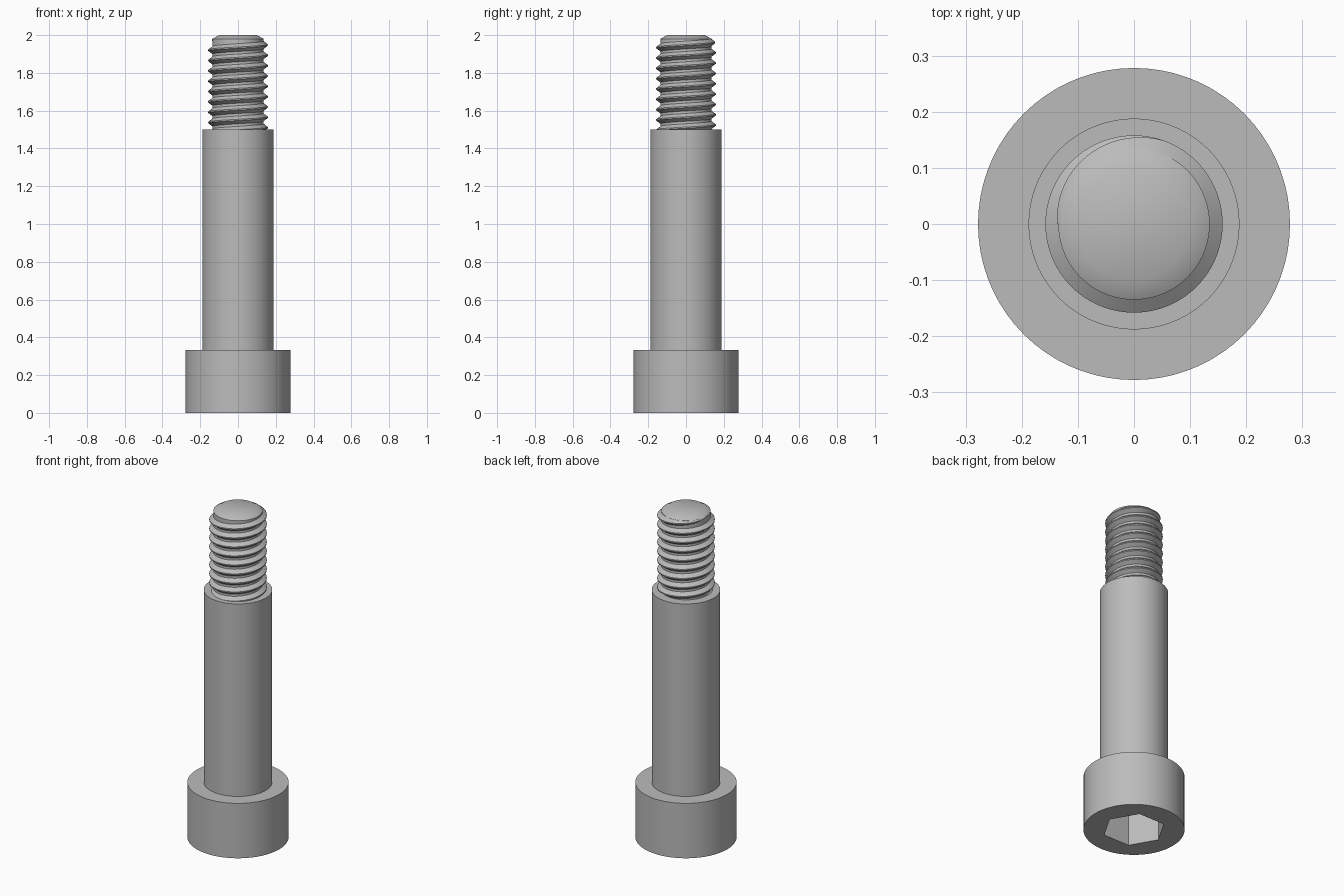
import bpy, bmesh, math

cube = bpy.data.objects.get("Cube")
if cube:
    bpy.data.objects.remove(cube, do_unlink=True)

steel = bpy.data.materials.new("steel_grey")
steel.use_nodes = True
COLOUR = (0.5, 0.5, 0.5, 1)
steel.diffuse_color = COLOUR
steel.node_tree.nodes["Principled BSDF"].inputs["Base Color"].default_value = COLOUR

SEGMENTS = 72


def finish(name, bm):
    """Turn a bmesh into a smooth-shaded steel object with sharp edges kept."""
    bmesh.ops.recalc_face_normals(bm, faces=bm.faces)
    mesh = bpy.data.meshes.new(name)
    bm.to_mesh(mesh)
    bm.free()
    mesh.materials.append(steel)
    obj = bpy.data.objects.new(name, mesh)
    bpy.context.collection.objects.link(obj)
    bpy.ops.object.select_all(action="DESELECT")
    obj.select_set(True)
    bpy.context.view_layer.objects.active = obj
    bpy.ops.object.shade_smooth_by_angle(angle=math.radians(30))
    return obj


def ring(bm, radius, z, sides=SEGMENTS):
    step = math.tau / sides
    return [bm.verts.new((radius * math.cos(i * step), radius * math.sin(i * step), z))
            for i in range(sides)]


def bridge(bm, a, b):
    n = len(a)
    for i in range(n):
        j = (i + 1) % n
        bm.faces.new((a[i], a[j], b[j], b[i]))


# Head with a hexagonal socket sunk into its underside
HEAD_R, SHOULDER_R, HEAD_TOP, SHOULDER_TOP = 0.278, 0.188, 0.333, 1.5
SOCKET_R, SOCKET_DEPTH = 0.174, 0.22
bm = bmesh.new()
rim = ring(bm, HEAD_R, 0)
top = ring(bm, HEAD_R, HEAD_TOP)
neck = ring(bm, SHOULDER_R, HEAD_TOP)
mouth = ring(bm, SOCKET_R, 0, 6)
floor = ring(bm, SOCKET_R, SOCKET_DEPTH, 6)
bridge(bm, rim, top)
bridge(bm, top, neck)
bridge(bm, mouth, floor)
bm.faces.new(floor)
# Underside: one wedge-shaped face between each socket side and the rim
span = SEGMENTS // 6
for k in range(6):
    arc = [rim[(k * span + i) % SEGMENTS] for i in range(span + 1)]
    bm.faces.new(arc + [mouth[(k + 1) % 6], mouth[k]])
finish("socket_head", bm)

# Shoulder, thread core and chamfered tip, turned from one profile
CORE_R = 0.135
bm = bmesh.new()
profile = [(SHOULDER_R, HEAD_TOP), (SHOULDER_R, SHOULDER_TOP), (CORE_R, SHOULDER_TOP),
           (CORE_R, 1.98), (0.1, 2.0)]
rings = [ring(bm, r, z) for r, z in profile]
for a, b in zip(rings, rings[1:]):
    bridge(bm, a, b)
bm.faces.new(rings[-1])
finish("shoulder_and_core", bm)

# Right-handed helical thread that fades into the core near the tip
THREAD_R, PITCH, END_Z = 0.158, 0.0547, 1.975
TURNS = (END_Z - SHOULDER_TOP) / PITCH + 0.5
FADE = 0.33
bm = bmesh.new()
steps = int(TURNS * SEGMENTS)
previous = None
for i in range(steps + 1):
    back = i / SEGMENTS                      # turns below the thread end
    angle = math.pi - back * math.tau
    z = END_Z - back * PITCH
    grow = min(1, 0.08 + back / FADE)
    crest = CORE_R + (THREAD_R - CORE_R) * grow
    half = PITCH * 0.42 * (0.25 + 0.75 * grow)
    flat = PITCH * 0.06
    section = []
    for r, dz in ((CORE_R - 0.003, -half), (crest, -flat), (crest, flat), (CORE_R - 0.003, half)):
        section.append(bm.verts.new((r * math.cos(angle), r * math.sin(angle), z + dz)))
    if previous:
        bridge(bm, previous, section)
    else:
        bm.faces.new(section)
    previous = section
bm.faces.new(previous)
finish("screw_thread", bm)
